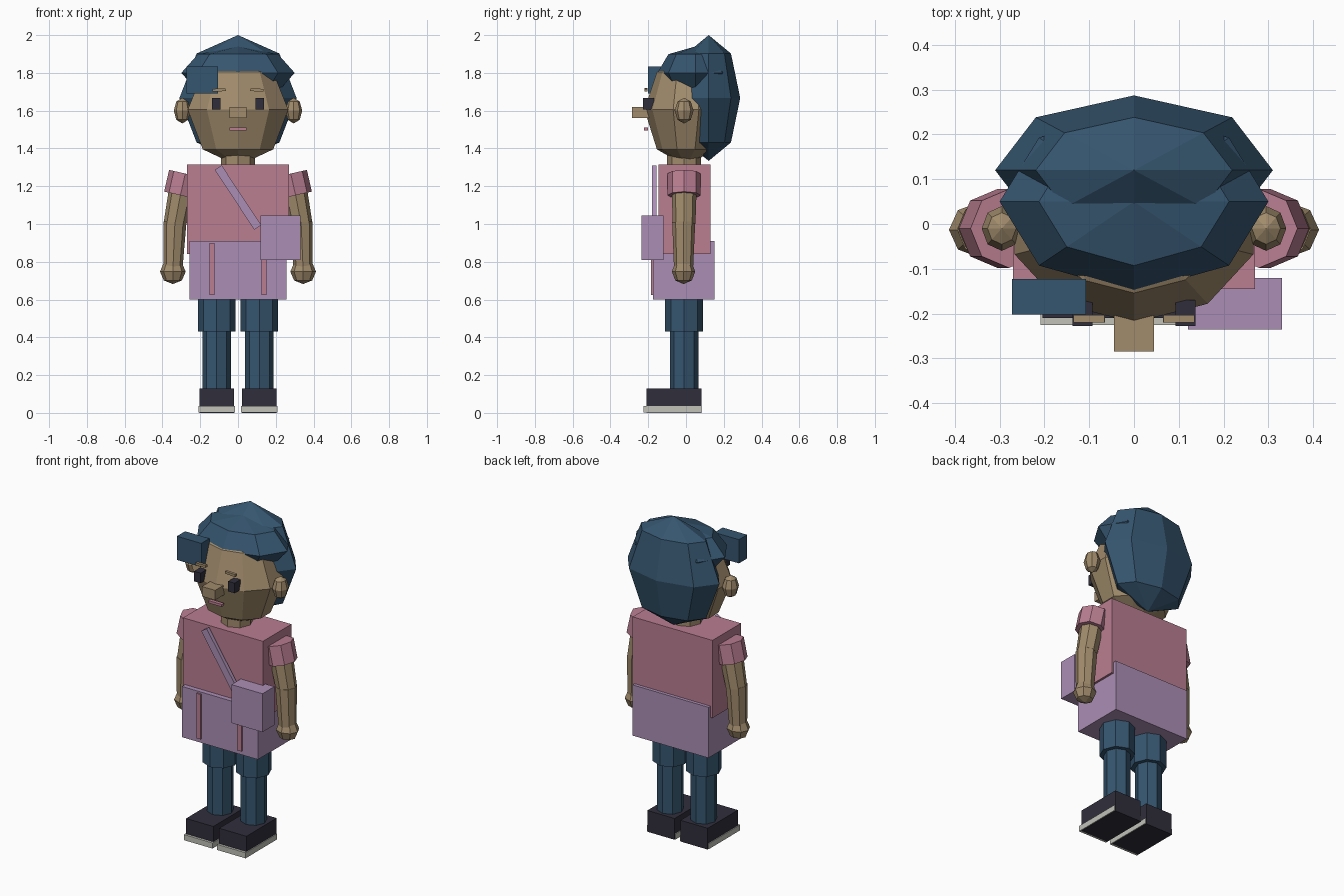
import bpy, bmesh, math
from mathutils import Vector, Matrix

if "Cube" in bpy.data.objects:
    bpy.data.objects.remove(bpy.data.objects["Cube"])


def mat(name, r, g, b):
    m = bpy.data.materials.new(name)
    m.diffuse_color = (r, g, b, 1)
    m.use_nodes = True
    m.node_tree.nodes["Principled BSDF"].inputs["Base Color"].default_value = m.diffuse_color
    return m


PINK = mat("shirt pink", .49, .21, .285)
PURPLE = mat("skirt purple", .41, .275, .46)
SKIN = mat("skin tan", .355, .26, .15)
BLUE = mat("denim blue", .036, .092, .159)
DARK = mat("dark navy", .03, .027, .043)
LIGHT = mat("sole grey", .54, .54, .49)


def finish(bm, name, material):
    bmesh.ops.recalc_face_normals(bm, faces=bm.faces)
    me = bpy.data.meshes.new(name)
    bm.to_mesh(me)
    bm.free()
    me.materials.append(material)
    ob = bpy.data.objects.new(name, me)
    bpy.context.collection.objects.link(ob)
    return ob


def box(name, material, x, y, z, tilt=0):
    """Box from (min, max) ranges, turned about its own y axis."""
    bm = bmesh.new()
    bmesh.ops.create_cube(bm, size=1)
    size = [b - a for a, b in (x, y, z)]
    mid = Vector([(a + b) / 2 for a, b in (x, y, z)])
    bm.transform(Matrix.Translation(mid) @ Matrix.Rotation(tilt, 4, 'Y')
                 @ Matrix.Diagonal((*size, 1)))
    return finish(bm, name, material)


def ball(name, material, centre, radii, sides=8, rings=4):
    bm = bmesh.new()
    bmesh.ops.create_uvsphere(bm, u_segments=sides, v_segments=rings, radius=1)
    bm.transform(Matrix.Translation(centre) @ Matrix.Diagonal((*radii, 1)))
    return finish(bm, name, material)


def tube(name, material, a, b, ra, rb, sides=8):
    """Capped, tapered prism between two points."""
    a, b = Vector(a), Vector(b)
    d = b - a
    side = Vector((0, 1, 0))
    other = d.cross(side).normalized()
    bm = bmesh.new()
    loops = []
    for p, r in ((a, ra), (b, rb)):
        loops.append([bm.verts.new(p + r * (side * math.cos(t) + other * math.sin(t)))
                      for t in (2 * math.pi * i / sides for i in range(sides))])
    for i in range(sides):
        j = (i + 1) % sides
        bm.faces.new((loops[0][i], loops[0][j], loops[1][j], loops[1][i]))
    bm.faces.new(loops[0])
    bm.faces.new(loops[1])
    return finish(bm, name, material)


def lathe(name, material, rx, ry, profile, sides):
    """Elliptical stack of rings (height, scale), one corner facing front."""
    bm = bmesh.new()
    loops = [[bm.verts.new((rx * s * math.sin(t), -ry * s * math.cos(t), z))
              for t in (2 * math.pi * i / sides for i in range(sides))]
             for z, s in profile]
    for lo, hi in zip(loops, loops[1:]):
        for i in range(sides):
            j = (i + 1) % sides
            bm.faces.new((lo[i], lo[j], hi[j], hi[i]))
    bm.faces.new(loops[0])
    bm.faces.new(loops[-1])
    return finish(bm, name, material)


# Clothes
box("shirt", PINK, (-.27, .27), (-.145, .13), (.84, 1.315))
box("skirt", PURPLE, (-.257, .257), (-.175, .15), (.6, .91))
for s in (-1, 1):
    box("skirt_stripe", PINK, (s * .138 - .014, s * .138 + .014), (-.185, -.172), (.625, .9))

# Shoulder bag and its strap
box("bag", PURPLE, (.12, .33), (-.235, -.12), (.81, 1.045))
box("bag_strap", PURPLE, (-.022, .022), (-.18, -.157), (1.14 - .19, 1.14 + .19),
    -math.atan2(.21, .318))

# Head and neck
tube("neck", SKIN, (0, -.01, 1.28), (0, -.01, 1.4), .09, .09)
lathe("head", SKIN, .28, .22,
      [(1.345, .3), (1.395, .7), (1.605, 1), (1.805, .7), (1.87, .1)], 10)

# Face
box("nose", SKIN, (-.045, .045), (-.285, -.18), (1.56, 1.62))
box("mouth", PINK, (-.045, .045), (-.222, -.2), (1.495, 1.51))
for s in (-1, 1):
    box("eye", DARK, (s * .115 - .022, s * .115 + .022), (-.228, -.17), (1.605, 1.667))
    box("eyebrow", SKIN, (s * .1 - .035, s * .1 + .035), (-.22, -.203), (1.702, 1.717), s * .05)
    ball("ear", SKIN, (s * .295, -.01, 1.6), (.045, .05, .068))

# Hair
ball("hair_back", BLUE, (0, .12, 1.667), (.31, .167, .333))
ball("hair_top", BLUE, (0, .05, 1.8), (.3, .202, .14))
box("hair_tuft", BLUE, (-.272, -.107), (-.202, -.123), (1.69, 1.835))

for s in (-1, 1):
    # Arms
    tube("sleeve", PINK, (s * .279, -.01, 1.267), (s * .305, -.01, 1.152), .088, .088)
    tube("upper_arm", SKIN, (s * .3, -.01, 1.18), (s * .334, -.01, 1.0), .066, .06)
    tube("forearm", SKIN, (s * .334, -.012, 1.01), (s * .345, -.013, .75), .061, .05)
    ball("hand", SKIN, (s * .345, -.013, .748), (.068, .062, .066))

    # Legs
    tube("trouser_cuff", BLUE, (s * .113, -.01, .43), (s * .113, -.01, .62), .1, .1)
    tube("lower_leg", BLUE, (s * .113, -.01, .1), (s * .113, -.01, .45), .075, .075)

    # Shoes
    box("shoe", DARK, (s * .112 - .092, s * .112 + .092), (-.21, .082), (0, .13))
    box("sole", LIGHT, (s * .112 - .097, s * .112 + .097), (-.225, .08), (.002, .036))
